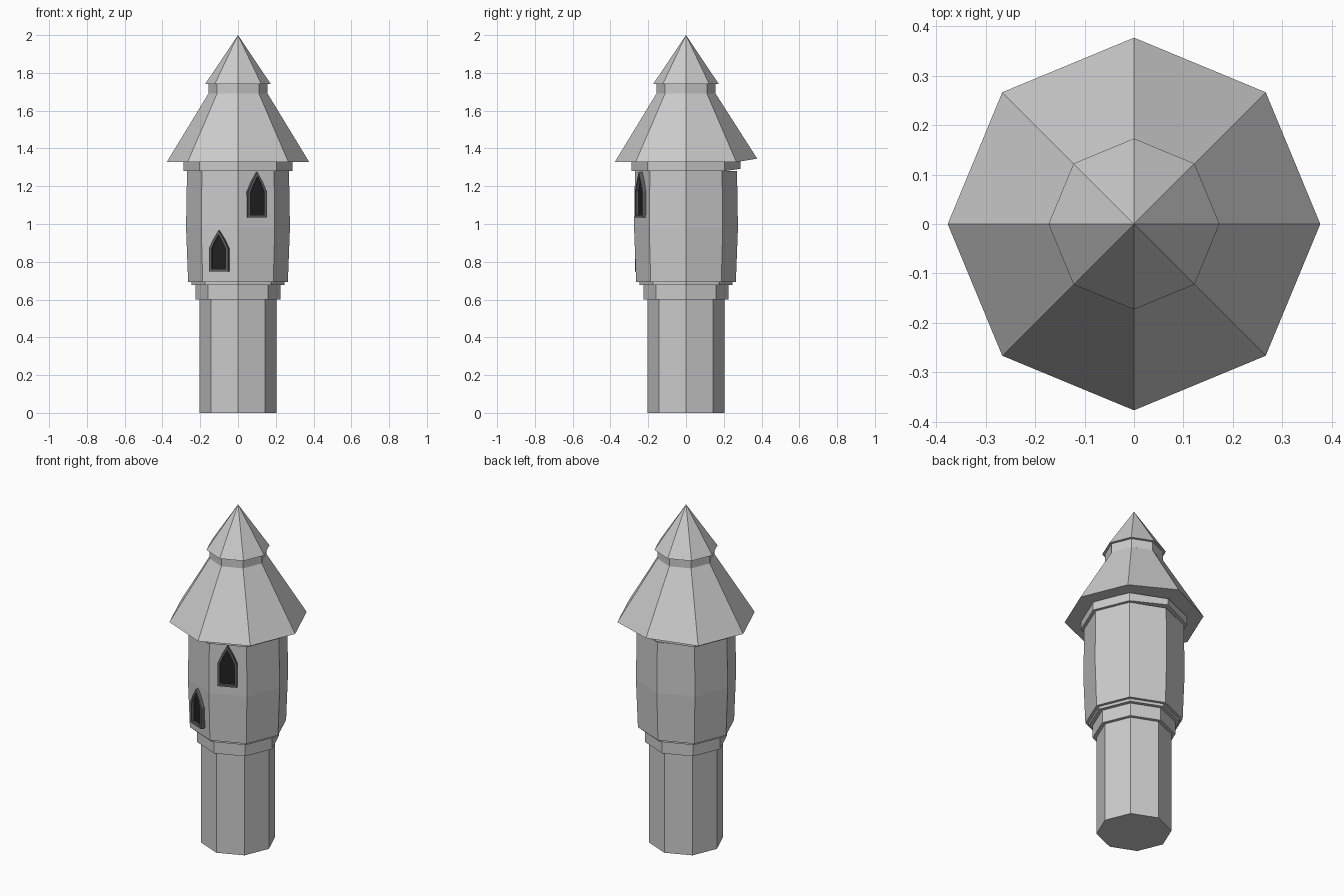
import bpy, bmesh, math
from mathutils import Vector

if "Cube" in bpy.data.objects:
    bpy.data.objects.remove(bpy.data.objects["Cube"])

SIDES = 8


def lathe(name, profile, back_lift=0.0):
    """Eight-sided solid from (radius, z) rings; back_lift raises the rear corner of the lowest ring."""
    bm = bmesh.new()
    rings = []
    for r, z in profile:
        if r == 0:
            rings.append([bm.verts.new((0, 0, z))])
        else:
            rings.append([bm.verts.new((r * math.cos(i * math.tau / SIDES),
                                        r * math.sin(i * math.tau / SIDES), z))
                          for i in range(SIDES)])
    for a, b in zip(rings, rings[1:]):
        for i in range(SIDES):
            j = (i + 1) % SIDES
            if len(b) == 1:
                bm.faces.new((a[i], a[j], b[0]))
            else:
                bm.faces.new((a[i], a[j], b[j], b[i]))
    bm.faces.new(rings[0][::-1])
    if len(rings[-1]) > 1:
        bm.faces.new(rings[-1])
    rings[0][2].co.z += back_lift
    return finish(name, bm)


def finish(name, bm, mat=None):
    bmesh.ops.recalc_face_normals(bm, faces=bm.faces)
    me = bpy.data.meshes.new(name)
    bm.to_mesh(me)
    bm.free()
    ob = bpy.data.objects.new(name, me)
    bpy.context.collection.objects.link(ob)
    if mat:
        me.materials.append(mat)
    return ob


def material(name, v):
    m = bpy.data.materials.new(name)
    m.diffuse_color = (v, v, v, 1)
    m.use_nodes = True
    m.node_tree.nodes["Principled BSDF"].inputs["Base Color"].default_value = m.diffuse_color
    return m


# Tower shaft, stepped collar, upper chamber and cornice
lathe("column", [(0.204, 0), (0.204, 0.6)])
lathe("collar", [(0.224, 0.6), (0.224, 0.677)])
lathe("collar_lip", [(0.246, 0.677), (0.246, 0.693)])
lathe("chamber", [(0.264, 0.693), (0.275, 0.98), (0.27, 1.28)])
lathe("cornice", [(0.288, 1.28), (0.288, 1.33)], 0.012)

# Two-tier roof
lathe("main_roof", [(0.377, 1.328), (0.155, 1.693)], 0.018)
lathe("roof_neck", [(0.157, 1.69), (0.157, 1.742)])
lathe("roof_cap", [(0.173, 1.742), (0, 2.0)])

# Pointed windows with a raised frame and a dark pane
frame_mat = material("frame_grey", 0.12)
pane_mat = material("dark_pane", 0.015)


def arch(w, z0, zs, z1):
    return [(-w, z0), (w, z0), (w, zs), (w * 0.55, zs + (z1 - zs) * 0.52),
            (0, z1), (-w * 0.55, zs + (z1 - zs) * 0.52), (-w, zs)]


def window(name, angle, z0, h):
    n = Vector((math.cos(angle), math.sin(angle), 0))
    t = Vector((-n.y, n.x, 0))

    def loop(bm, pts, d):
        return [bm.verts.new(n * d + t * u + Vector((0, 0, z))) for u, z in pts]

    outer = arch(0.054, z0, z0 + h * 0.57, z0 + h)
    inner = arch(0.040, z0 + 0.013, z0 + h * 0.56, z0 + h - 0.022)
    bm = bmesh.new()
    loops = [loop(bm, outer, 0.24), loop(bm, outer, 0.271),
             loop(bm, inner, 0.271), loop(bm, inner, 0.24)]
    for k in range(4):
        a, b = loops[k], loops[(k + 1) % 4]
        for i in range(len(a)):
            j = (i + 1) % len(a)
            bm.faces.new((a[i], a[j], b[j], b[i]))
    finish(name + "_frame", bm, frame_mat)
    bm = bmesh.new()
    bm.faces.new(loop(bm, inner, 0.257))
    pane = finish(name + "_pane", bm, pane_mat)
    # keep the pane facing outwards
    if pane.data.polygons[0].normal.dot(n) < 0:
        pane.data.flip_normals()


window("upper_window", math.radians(-67.5), 1.034, 0.24)
window("lower_window", math.radians(-112.5), 0.748, 0.218)
